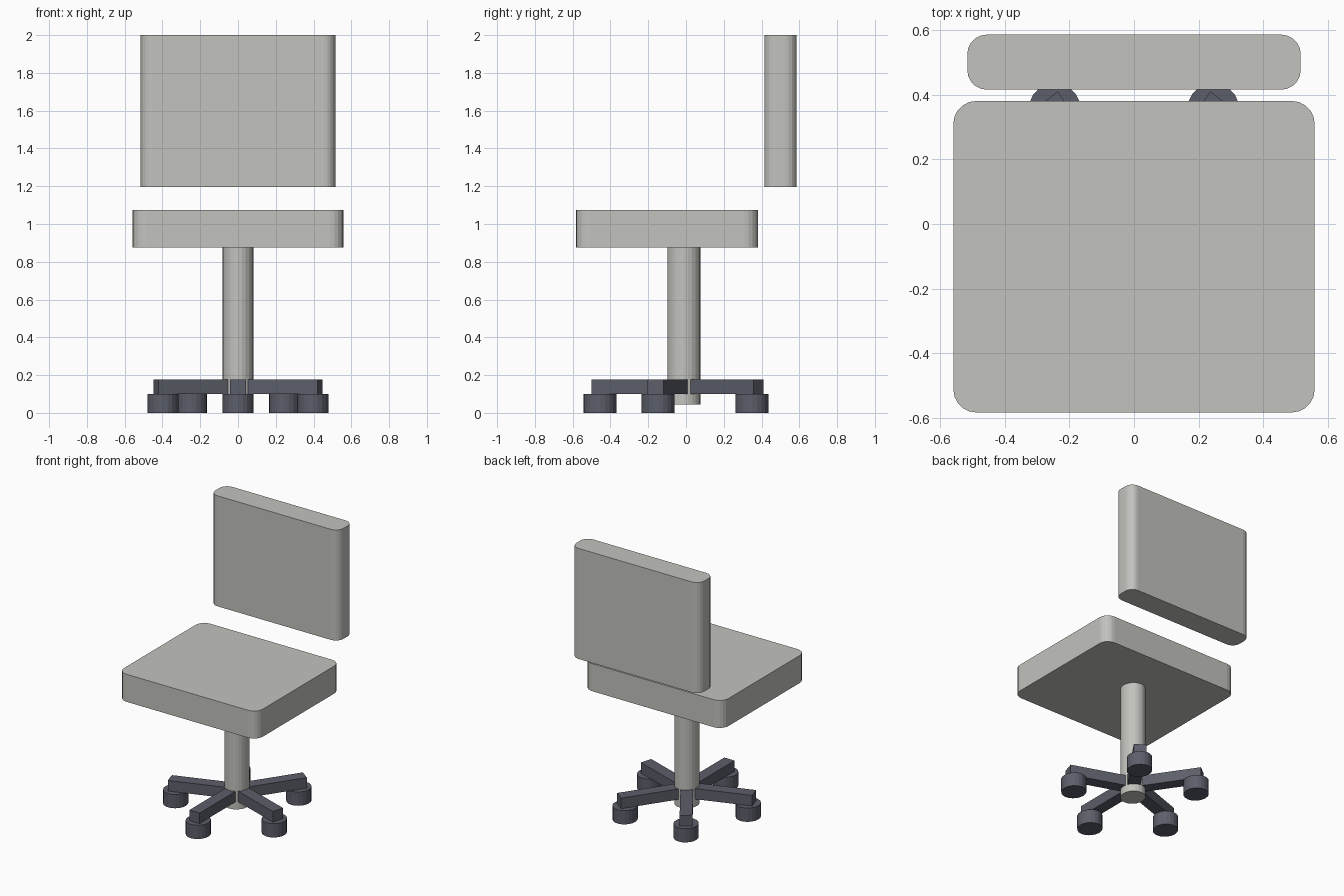
import bpy
import bmesh
from math import radians
from mathutils import Matrix, Vector

cube = bpy.data.objects.get("Cube")
if cube:
    bpy.data.objects.remove(cube, do_unlink=True)


def make_material(name, rgb):
    mat = bpy.data.materials.new(name)
    mat.use_nodes = True
    colour = (*rgb, 1)
    mat.diffuse_color = colour
    mat.node_tree.nodes["Principled BSDF"].inputs["Base Color"].default_value = colour
    return mat


light_grey = make_material("light_grey", (0.54, 0.54, 0.51))
dark_grey = make_material("dark_grey", (0.107, 0.112, 0.143))

# The base star is slightly narrower in x than in y
BASE = Matrix.Translation((0, -0.011, 0)) @ Matrix.Diagonal((0.937, 1, 1, 1))


def finish(bm, name, mat, matrix=Matrix.Identity(4)):
    bm.transform(matrix)
    bmesh.ops.recalc_face_normals(bm, faces=bm.faces[:])
    mesh = bpy.data.meshes.new(name)
    bm.to_mesh(mesh)
    bm.free()
    mesh.materials.append(mat)
    obj = bpy.data.objects.new(name, mesh)
    bpy.context.collection.objects.link(obj)
    return obj


def box(name, mat, low, high, corner=0, matrix=Matrix.Identity(4)):
    """Box between two corners, with optionally rounded upright edges."""
    low, high = Vector(low), Vector(high)
    bm = bmesh.new()
    bmesh.ops.create_cube(bm, size=1, matrix=Matrix.Translation((low + high) / 2)
                          @ Matrix.Diagonal((*(high - low), 1)))
    if corner:
        upright = [e for e in bm.edges
                   if abs(e.verts[0].co.z - e.verts[1].co.z) > 0.01]
        bmesh.ops.bevel(bm, geom=upright, offset=corner, segments=5,
                        profile=0.5, affect='EDGES')
    return finish(bm, name, mat, matrix)


def cylinder(name, mat, radius, bottom, top, sides, matrix):
    bm = bmesh.new()
    bmesh.ops.create_cone(bm, cap_ends=True, segments=sides, radius1=radius,
                          radius2=radius, depth=top - bottom,
                          matrix=Matrix.Translation((0, 0, (bottom + top) / 2)))
    return finish(bm, name, mat, matrix)


# Cushions
box("seat", light_grey, (-0.558, -0.582, 0.875), (0.558, 0.38, 1.075), 0.07)
box("backrest", light_grey, (-0.515, 0.415, 1.197), (0.515, 0.585, 2), 0.06)

# Central column
cylinder("column", light_grey, 0.087, 0.045, 0.875, 24, BASE)

# Five arms with a wheel under each end, the first pointing forward
for i in range(5):
    turn = BASE @ Matrix.Rotation(radians(72 * i - 90), 4, 'Z')
    box(f"base_arm_{i + 1}", dark_grey, (0.072, -0.044, 0.1),
        (0.488, 0.044, 0.177), 0, turn)
    cylinder(f"wheel_{i + 1}", dark_grey, 0.087, 0, 0.1, 20,
             turn @ Matrix.Translation((0.445, 0, 0)))
